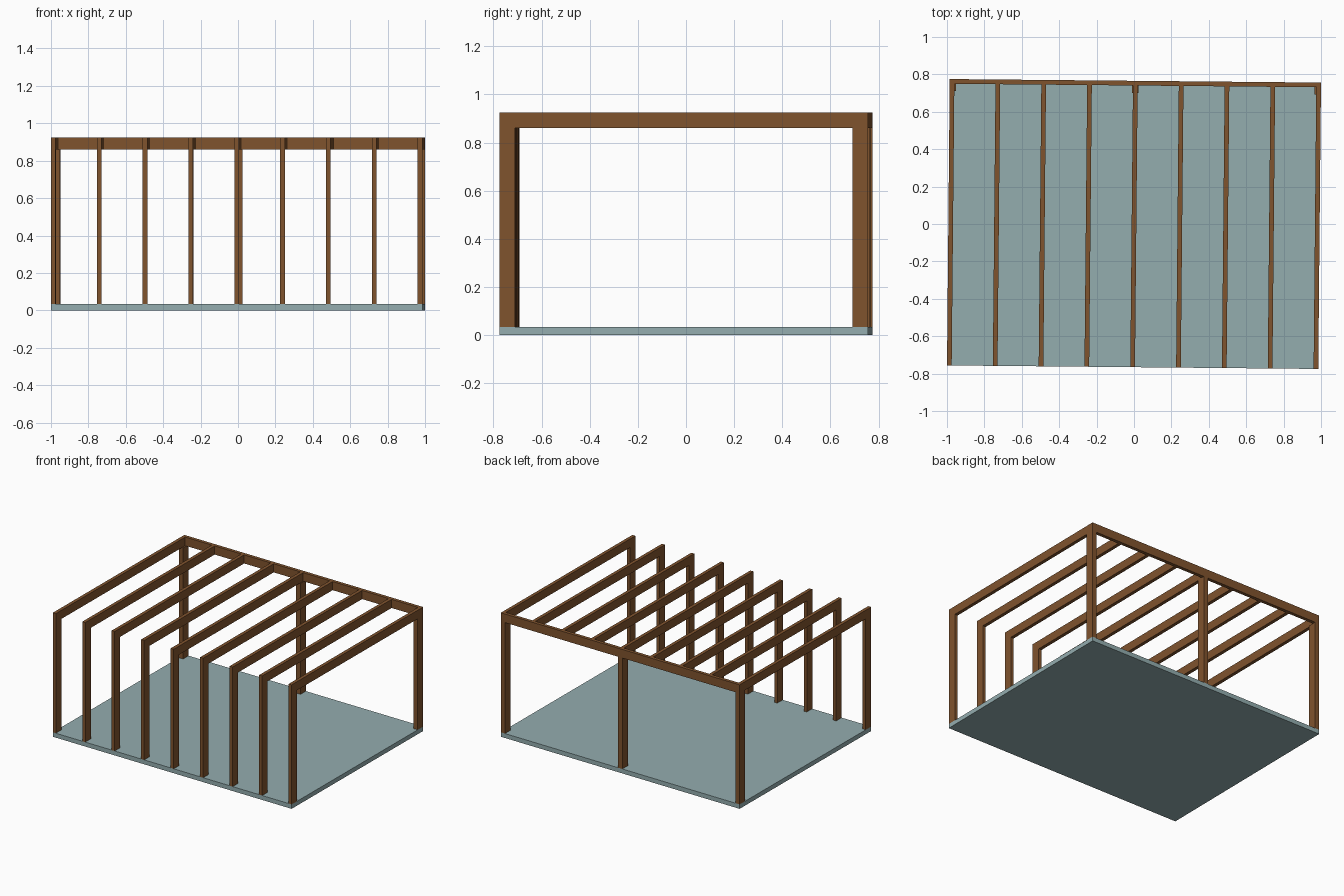
import bpy
from mathutils import Matrix, Vector

if "Cube" in bpy.data.objects:
    bpy.data.objects.remove(bpy.data.objects["Cube"])

W, D = 1.985, 1.531           # slab footprint
SLAB, BEAM, TOP = 0.033, 0.861, 0.925
T, DEEP = 0.025, 0.064        # timber thickness and depth
TURN = Matrix.Rotation(-0.0095, 4, 'Z')   # whole frame sits slightly askew


def material(name, rgb):
    m = bpy.data.materials.new(name)
    m.diffuse_color = (*rgb, 1)
    m.use_nodes = True
    m.node_tree.nodes["Principled BSDF"].inputs["Base Color"].default_value = m.diffuse_color
    return m


wood = material("brown_timber", (0.216, 0.087, 0.027))
stone = material("grey_blue_slab", (0.296, 0.418, 0.429))


def prism(name, outline, axis, lo, hi, mat):
    """Extrude a 2D outline along x (axis 0) or z (axis 2)."""
    def point(a, b, h):
        return TURN @ Vector((h, a, b) if axis == 0 else (a, b, h))
    n = len(outline)
    verts = [point(a, b, h) for h in (lo, hi) for a, b in outline]
    faces = [tuple(reversed(range(n))), tuple(range(n, 2 * n))]
    faces += [(i, (i + 1) % n, n + (i + 1) % n, n + i) for i in range(n)]
    mesh = bpy.data.meshes.new(name)
    mesh.from_pydata(verts, [], faces)
    mesh.materials.append(mat)
    obj = bpy.data.objects.new(name, mesh)
    bpy.context.collection.objects.link(obj)
    return obj


def box(name, x0, x1, y0, y1, z0, z1, mat):
    return prism(name, [(x0, y0), (x1, y0), (x1, y1), (x0, y1)], 2, z0, z1, mat)


# floor slab
box("floor_slab", -W / 2, W / 2, -D / 2, D / 2, 0, SLAB, stone)

# nine front posts, each joined to its rafter as one L-shaped frame
front, back = -D / 2, D / 2 - T
frame = [(front, SLAB), (front + DEEP, SLAB), (front + DEEP, BEAM),
         (back, BEAM), (back, TOP), (front, TOP)]
for i in range(9):
    x = (i - 4) * (W - T) / 8
    prism(f"rafter_frame_{i + 1}", frame, 0, x - T / 2, x + T / 2, wood)

# header beam along the back
box("back_header", -W / 2, W / 2, back, D / 2, BEAM, TOP, wood)

# three wider back posts under the header
PW = 0.035
for side, x in (("left", -W / 2 + PW / 2), ("middle", 0), ("right", W / 2 - PW / 2)):
    box(f"back_post_{side}", x - PW / 2, x + PW / 2, D / 2 - DEEP, D / 2,
        SLAB, BEAM, wood)
